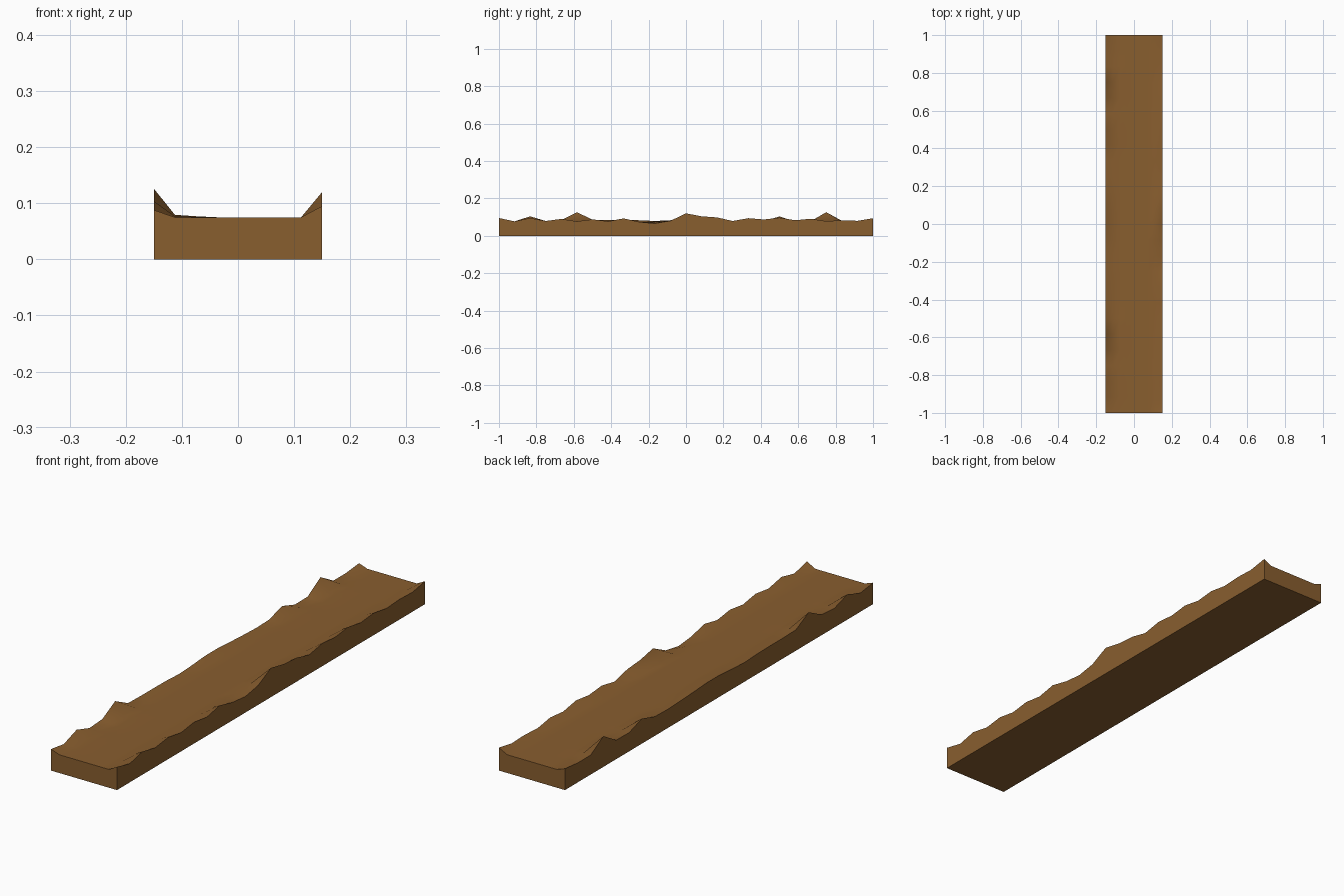
import bpy, bmesh

if "Cube" in bpy.data.objects:
    bpy.data.objects.remove(bpy.data.objects["Cube"])

W, L, H = 0.15, 1.0, 0.075     # half width, half length, tread height
NX, NY = 8, 24                 # grid cells across and along

# Rim heights in thousandths, front to back
LEFT = [88, 77, 104, 79, 84, 126, 86, 84, 84, 83, 79, 83, 89,
        89, 84, 80, 77, 79, 103, 77, 78, 126, 80, 80, 88]
RIGHT = [95, 77, 95, 79, 90, 77, 88, 77, 93, 74, 66, 80, 120,
         104, 98, 79, 94, 87, 97, 83, 91, 78, 83, 80, 94]


def height(i, j):
    """Flat tread with a raised, uneven rim along both long sides."""
    if i == 0:
        return LEFT[j] / 1000
    if i == NX:
        return RIGHT[j] / 1000
    bump = max(0, LEFT[j] / 1000 - 0.09)
    return H + bump * {1: 0.12, 2: 0.05}.get(i, 0)


# Earth strip: height grid on top, skirt walls and a flat underside
bm = bmesh.new()
top = [[bm.verts.new((-W + 2 * W * i / NX, -L + 2 * L * j / NY, height(i, j)))
        for i in range(NX + 1)] for j in range(NY + 1)]
for j in range(NY):
    for i in range(NX):
        bm.faces.new((top[j][i], top[j][i + 1], top[j + 1][i + 1], top[j + 1][i]))

# Walk around the rim once and drop walls to the ground
rim = (top[0][:-1] + [row[-1] for row in top[:-1]]
       + top[-1][:0:-1] + [row[0] for row in top[:0:-1]])
base = [bm.verts.new((v.co.x, v.co.y, 0)) for v in rim]
for k in range(len(rim)):
    n = (k + 1) % len(rim)
    bm.faces.new((rim[k], base[k], base[n], rim[n]))
bm.faces.new(base[::-1])
bmesh.ops.recalc_face_normals(bm, faces=bm.faces)

mesh = bpy.data.meshes.new("path_strip")
bm.to_mesh(mesh)
bm.free()
strip = bpy.data.objects.new("path_strip", mesh)
bpy.context.collection.objects.link(strip)

# Single earth brown
brown = bpy.data.materials.new("earth brown")
brown.diffuse_color = (0.25, 0.112, 0.028, 1)
brown.use_nodes = True
brown.node_tree.nodes["Principled BSDF"].inputs["Base Color"].default_value = brown.diffuse_color
mesh.materials.append(brown)

# Smooth tread, sharp outer edges
bpy.context.view_layer.objects.active = strip
strip.select_set(True)
bpy.ops.object.shade_smooth_by_angle(angle=1.0)
